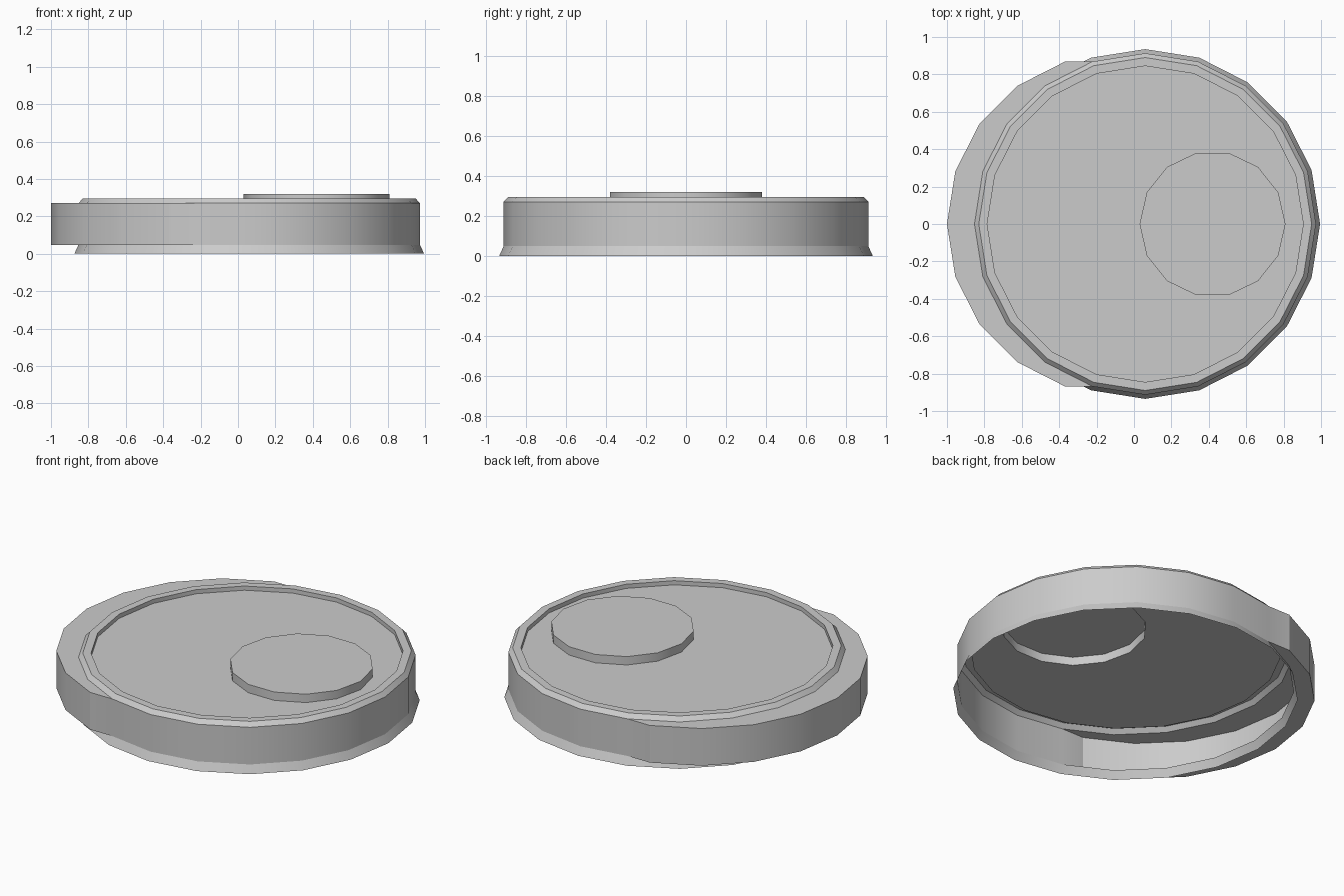
import bpy, bmesh
from math import cos, sin, tau, radians

if "Cube" in bpy.data.objects:
    bpy.data.objects.remove(bpy.data.objects["Cube"])

CX = 0.06          # centre of the main round case
SIDES = 20


def ring(bm, cx, r, z, n):
    return [bm.verts.new((cx + r * cos(tau * i / n), r * sin(tau * i / n), z))
            for i in range(n)]


def skin(bm, a, b):
    n = len(a)
    return [bm.faces.new((a[i], a[(i + 1) % n], b[(i + 1) % n], b[i]))
            for i in range(n)]


def finish(bm, name, angle):
    mesh = bpy.data.meshes.new(name)
    bm.to_mesh(mesh)
    bm.free()
    obj = bpy.data.objects.new(name, mesh)
    bpy.context.collection.objects.link(obj)
    bpy.ops.object.select_all(action='DESELECT')
    obj.select_set(True)
    bpy.context.view_layer.objects.active = obj
    bpy.ops.object.shade_smooth_by_angle(angle=radians(angle))
    return obj


# Case: open-bottomed shell with flared foot, bevelled rim and recess step
bm = bmesh.new()
profile = [(0.935, 0), (0.913, 0.048), (0.913, 0.27),
           (0.89, 0.295), (0.845, 0.295), (0.845, 0.27)]
loops = [ring(bm, CX, r, z, SIDES) for r, z in profile]
bands = [skin(bm, a, b) for a, b in zip(loops, loops[1:])]

# Side bulge: left wall faces pulled out along -x
left_wall = bands[1][6:14]
out = bmesh.ops.extrude_face_region(bm, geom=left_wall)
moved = [g for g in out['geom'] if isinstance(g, bmesh.types.BMVert)]
bmesh.ops.translate(bm, verts=moved, vec=(-0.147, 0, 0))
stale = [f for f in left_wall if f.is_valid]
if stale:
    bmesh.ops.delete(bm, geom=stale, context='FACES_ONLY')
finish(bm, "case_shell", 20)

# Recessed face plate with a round opening
BX, BR, BN = 0.42, 0.39, 14
bm = bmesh.new()
for loop in (ring(bm, CX, 0.845, 0.27, SIDES), ring(bm, BX, BR, 0.27, BN)):
    for i in range(len(loop)):
        bm.edges.new((loop[i], loop[(i + 1) % len(loop)]))
bmesh.ops.triangle_fill(bm, edges=bm.edges[:], use_beauty=True,
                        normal=(0, 0, 1))
for f in bm.faces:
    f.normal_update()
    if f.normal.z < 0:
        f.normal_flip()
finish(bm, "face_plate", 20)

# Raised round button, hollow underneath
bm = bmesh.new()
low, high = ring(bm, BX, BR, 0.27, BN), ring(bm, BX, BR, 0.32, BN)
skin(bm, low, high)
bm.faces.new(high)
finish(bm, "round_button", 30)
